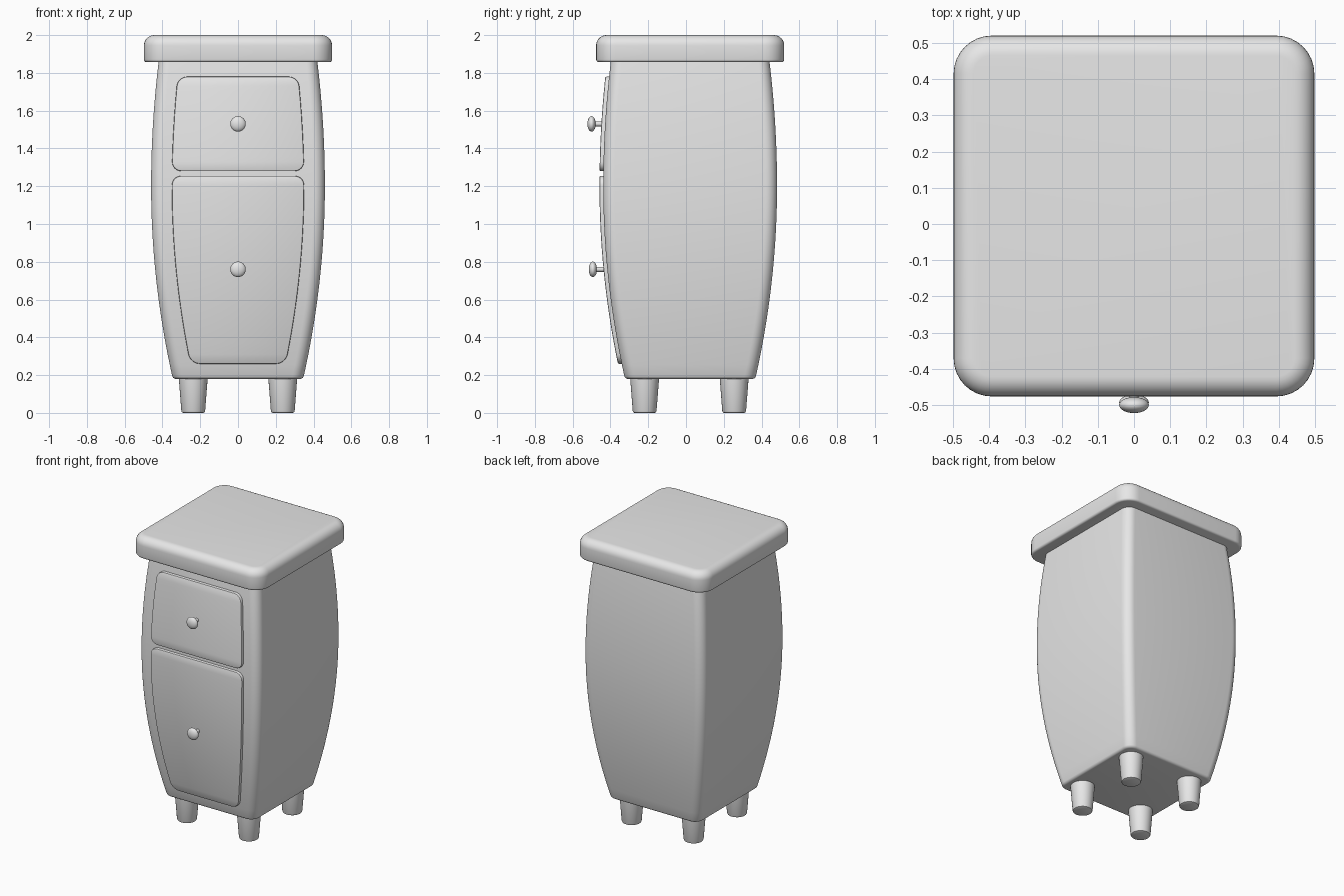
import bpy, bmesh, math

if "Cube" in bpy.data.objects:
    bpy.data.objects.remove(bpy.data.objects["Cube"])

CY = 0.022  # depth centre of the cabinet
paint = bpy.data.materials.new("light_grey")
paint.diffuse_color = (0.8, 0.8, 0.8, 1)
paint.use_nodes = True
paint.node_tree.nodes["Principled BSDF"].inputs["Base Color"].default_value = paint.diffuse_color


def half_width(z):
    """Bulging side profile of the cabinet."""
    if z < 1.2:
        return 0.46 - 0.115 * ((1.2 - z) / 1.02) ** 2
    return 0.46 - 0.04 * ((z - 1.2) / 0.66) ** 2


def finish(name, bm, angle=35):
    bmesh.ops.recalc_face_normals(bm, faces=bm.faces)
    me = bpy.data.meshes.new(name)
    bm.to_mesh(me)
    bm.free()
    ob = bpy.data.objects.new(name, me)
    bpy.context.collection.objects.link(ob)
    me.materials.append(paint)
    bpy.ops.object.select_all(action='DESELECT')
    ob.select_set(True)
    bpy.context.view_layer.objects.active = ob
    bpy.ops.object.shade_smooth_by_angle(angle=math.radians(angle))
    return ob


def bridge(bm, rings):
    for a, b in zip(rings, rings[1:]):
        for i in range(len(a)):
            j = (i + 1) % len(a)
            bm.faces.new((a[i], a[j], b[j], b[i]))


def loft(name, rings):
    """Closed skin through a list of point rings."""
    bm = bmesh.new()
    vs = [[bm.verts.new(p) for p in r] for r in rings]
    bridge(bm, vs)
    bm.faces.new(vs[0])
    bm.faces.new(vs[-1])
    return finish(name, bm)


def rounded_square(h, r, z, n=8):
    pts = []
    for k, (sx, sy) in enumerate(((1, 1), (-1, 1), (-1, -1), (1, -1))):
        for i in range(n + 1):
            a = math.pi / 2 * (k + i / n)
            pts.append((sx * (h - r) + r * math.cos(a),
                        CY + sy * (h - r) + r * math.sin(a), z))
    return pts


def circle(cx, cy, z, r, n=32):
    return [(cx + r * math.cos(2 * math.pi * i / n),
             cy + r * math.sin(2 * math.pi * i / n), z) for i in range(n)]


# Bulging body with a softened bottom edge
z0, z1, soft = 0.18, 1.87, 0.015
rings = []
for i in range(5):
    a = math.pi / 2 * i / 4
    z = z0 + soft * (1 - math.cos(a))
    inset = soft * (1 - math.sin(a))
    rings.append(rounded_square(half_width(z) - inset, 0.06 - inset, z))
for i in range(1, 29):
    z = z0 + soft + (z1 - z0 - soft) * i / 28
    rings.append(rounded_square(half_width(z), 0.06, z))
loft("cabinet_body", rings)

# Top slab with a small lower edge and a broad rounded upper edge
H, R, low, high = 0.498, 0.105, 0.014, 0.055
rings = []
for i in range(4):
    a = math.pi / 2 * i / 3
    d = low * (1 - math.sin(a))
    rings.append(rounded_square(H - d, R - d, 1.857 + low * (1 - math.cos(a))))
for i in range(9):
    a = math.pi / 2 * i / 8
    d = high * (1 - math.cos(a))
    rings.append(rounded_square(H - d, R - d, 2 - high + high * math.sin(a)))
loft("top_slab", rings)

# Tapered round legs
for sx, side in ((-1, "left"), (1, "right")):
    for sy, end in ((-1, "front"), (1, "back")):
        x, y = sx * 0.237, CY - 0.004 + sy * 0.237
        loft(f"{end}_{side}_leg",
             [circle(x, y, z, r) for z, r in
              ((0, 0.054), (0.003, 0.06), (0.01, 0.063), (0.19, 0.077))])


def panel(name, lo, hi, out=0.02, r=0.05, edge=0.006):
    """Curved front panel with rounded corners and an eased rim."""
    def right_side(inset):
        rr = r - inset
        a0, a1 = lo + inset, hi - inset
        zs = [(a0 + rr - rr * math.cos(t * math.pi / 16), rr * (1 - math.sin(t * math.pi / 16)))
              for t in range(9)]
        zs += [(a0 + rr + (a1 - a0 - 2 * rr) * t / 16, 0) for t in range(1, 16)]
        zs += [(a1 - rr + rr * math.sin(t * math.pi / 16), rr * (1 - math.cos(t * math.pi / 16)))
               for t in range(9)]
        return [(half_width(z) - 0.11 - inset - cut, z) for z, cut in zs]

    bm = bmesh.new()
    rings = []
    for inset, off in ((0, -0.01), (0, out - edge),
                       (edge * 0.3, out - edge * 0.3), (edge, out)):
        side = right_side(inset)
        pts = side + [(-x, z) for x, z in reversed(side)]
        rings.append([bm.verts.new((x, CY - half_width(z) - off, z)) for x, z in pts])
    bridge(bm, rings)
    for ring in (rings[0], rings[-1]):
        m = len(ring)
        for i in range(m // 2 - 1):
            bm.faces.new((ring[i], ring[i + 1], ring[m - 2 - i], ring[m - 1 - i]))
    finish(name, bm)


panel("drawer_front", 1.28, 1.78)
panel("door_front", 0.26, 1.255)


def knob(name, z, yc):
    """Flattened round knob on a thin stem, turned about the depth axis."""
    prof = [(0.013, -0.415), (0.013, yc + 0.0195)]
    for i in range(2, 15):
        a = math.pi * i / 16
        prof.append((0.041 * math.sin(a), yc + 0.022 * math.cos(a)))
    prof.append((0.006, yc - 0.0218))
    n = 32
    loft(name, [[(rad * math.cos(2 * math.pi * i / n), y,
                  z + rad * math.sin(2 * math.pi * i / n)) for i in range(n)]
                for rad, y in prof])


knob("drawer_knob", 1.53, -0.5)
knob("door_knob", 0.76, -0.493)
